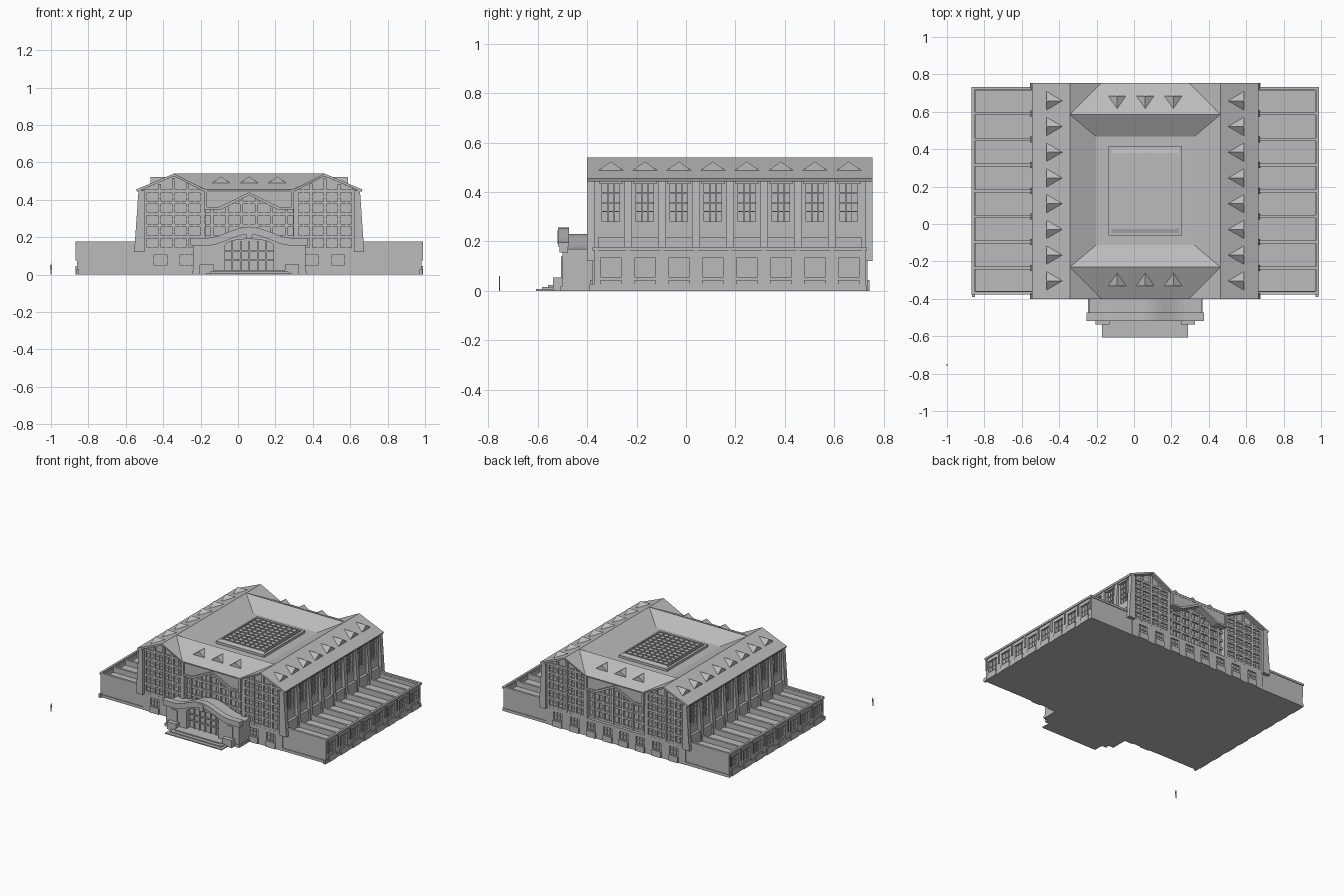
import bpy, bmesh, math
from mathutils import Vector

if "Cube" in bpy.data.objects:
    bpy.data.objects.remove(bpy.data.objects["Cube"], do_unlink=True)

stone = bpy.data.materials.new("plain grey stone")
stone.use_nodes = True
GREY = (0.5, 0.5, 0.5, 1)
stone.diffuse_color = GREY
stone.node_tree.nodes["Principled BSDF"].inputs["Base Color"].default_value = GREY

CENTRE = Vector((0.06, 0.1775, 0))   # middle of the hall
PITCH = 0.1375                       # spacing of the side bays
PIERS = [(k - 4) * PITCH for k in range(9)]
BAYS = [(k - 3.5) * PITCH for k in range(8)]


def finish(name, bm, mirror=""):
    """Turn a bmesh into an object, mirrored about the hall's middle."""
    bmesh.ops.recalc_face_normals(bm, faces=bm.faces)
    mesh = bpy.data.meshes.new(name)
    bm.to_mesh(mesh)
    bm.free()
    mesh.materials.append(stone)
    ob = bpy.data.objects.new(name, mesh)
    ob.location = CENTRE
    bpy.context.collection.objects.link(ob)
    if mirror:
        mod = ob.modifiers.new("Mirror", "MIRROR")
        mod.use_axis = ("x" in mirror, "y" in mirror, False)
        mod.merge_threshold = 0.0005
    return ob


def prism(bm, outline, axis, a, b):
    """Extrude a (u, z) outline along x or y from a to b."""
    def point(u, d, z):
        return (d, u, z) if axis == "x" else (u, d, z)
    ends = [[bm.verts.new(point(u, d, z)) for u, z in outline] for d in (a, b)]
    bm.faces.new(ends[0])
    bm.faces.new(ends[1][::-1])
    n = len(outline)
    for i in range(n):
        j = (i + 1) % n
        bm.faces.new((ends[0][i], ends[0][j], ends[1][j], ends[1][i]))


def slab(bm, axis, u0, u1, z0, z1, a, b):
    prism(bm, [(u0, z0), (u1, z0), (u1, z1), (u0, z1)], axis, a, b)


def boxes(name, items, mirror="", axis="y"):
    bm = bmesh.new()
    for it in items:
        slab(bm, axis, *it)
    return finish(name, bm, mirror)


def window_row(centres, w, z0, z1, bottom, top, lo, hi, a, b):
    """Wall skin with recessed openings and glazing bars."""
    out = [(lo, hi, bottom, z0, a, b), (lo, hi, z1, top, a, b)]
    edges = [lo] + [c + s * w / 2 for c in centres for s in (-1, 1)] + [hi]
    out += [(edges[i], edges[i + 1], z0, z1, a, b) for i in range(0, len(edges), 2)]
    thin = a + (b - a) * 0.5
    for c in centres:
        out += [(c + s * w / 6 - 0.002, c + s * w / 6 + 0.002, z0, z1, a, thin) for s in (-1, 1)]
        mid = (z0 + z1) / 2
        out.append((c - w / 2, c + w / 2, mid - 0.002, mid + 0.002, a, thin))
    return out


# Hall core
boxes("hall_core", [(-0.57, 0.57, 0, 0.455, -0.52, 0.52)])
boxes("gable_bay", [(0.235, 0.57, 0, 0.455, 0.5, 0.545), (0, 0.235, 0, 0.13, 0.5, 0.545)], "xy")
bm = bmesh.new()
prism(bm, [(0.235, 0.45), (0.58, 0.45), (0.4025, 0.528)], "y", 0.41, 0.545)
finish("gable_wall", bm, "xy")

# Main roof: side gables, hipped ends and sunken well, modelled as one quarter
bm = bmesh.new()
P = {k: bm.verts.new(v) for k, v in {
    "eave0": (0.605, 0, 0.455), "eave1": (0.605, 0.5775, 0.455),
    "ridge0": (0.4025, 0, 0.54), "ridge1": (0.4025, 0.5775, 0.54),
    "corner": (0.4025, 0.4075, 0.54), "valley": (0.235, 0.5775, 0.455),
    "end_low": (0, 0.5775, 0.455), "end_top": (0, 0.4075, 0.54),
    "well": (0.2625, 0.29, 0.47), "well_x": (0.2625, 0, 0.47),
    "well_y": (0, 0.29, 0.47), "middle": (0, 0, 0.47)}.items()}
for face in ("eave0 eave1 ridge1 corner ridge0", "corner ridge1 valley",
             "corner valley end_low end_top", "corner end_top well_y well",
             "corner well well_x ridge0", "well well_y middle well_x"):
    bm.faces.new([P[k] for k in face.split()])
roof = finish("main_roof", bm, "xy")
thick = roof.modifiers.new("Thickness", "SOLIDIFY")
thick.thickness = 0.014
thick.offset = -1


# Triangular dormers
def dormer(bm, base, back):
    base, back = Vector(base), Vector(back)
    side = (back - base).cross(Vector((0, 0, 1))).normalized() * 0.05
    up = Vector((0, 0, 0.036))
    l, r, t, k = [bm.verts.new(v) for v in (base - side, base + side, base + up, back + up)]
    for f in ((l, r, t), (l, t, k), (r, k, t), (l, k, r)):
        bm.faces.new(f)


bm = bmesh.new()
for y in BAYS:
    dormer(bm, (0.527, y, 0.487), (0.442, y, 0.487))
finish("side_dormers", bm, "x")
bm = bmesh.new()
for x in (-0.15, 0, 0.15):
    dormer(bm, (x, 0.508, 0.488), (x, 0.436, 0.488))
finish("end_dormers", bm, "y")

# Skylight in the well
bm = bmesh.new()
slab(bm, "y", -0.1975, 0.1975, 0.465, 0.487, -0.24, 0.24)
finish("skylight_curb", bm)
bm = bmesh.new()
prism(bm, [(-0.225, 0.487), (0.225, 0.487), (0.2, 0.495), (-0.2, 0.495)], "x", -0.18, 0.18)
finish("skylight_glazing", bm)
bars = [(x * 0.042 - 0.003, x * 0.042 + 0.003, 0.49, 0.5, -0.205, 0.205) for x in range(-4, 5)]
bars += [(-0.17, 0.17, 0.49, 0.5, y * 0.04 - 0.003, y * 0.04 + 0.003) for y in range(-5, 6)]
boxes("skylight_bars", bars)

# Battered piers along the sides
bm = bmesh.new()
for y in PIERS:
    y = max(-0.5615, min(0.5615, y * 1.03)) if abs(y) > 0.5 else y
    prism(bm, [(0.56, 0.12), (0.615, 0.12), (0.592, 0.45), (0.56, 0.45)], "y", y - 0.016, y + 0.016)
finish("side_piers", bm, "x")

# Side walls between piers: tall windows, heads and low panels
row = window_row(BAYS, 0.07, 0.28, 0.432, 0.13, 0.45, -0.55, 0.55, 0.57, 0.583)
for y in BAYS:
    row.append((y - 0.047, y + 0.047, 0.432, 0.444, 0.57, 0.592))
    row.append((y - 0.053, y + 0.053, 0.13, 0.215, 0.57, 0.602))
    row += [(y - 0.035, y + 0.035, z, z + 0.004, 0.57, 0.577) for z in (0.32, 0.394)]
boxes("side_windows", row, "x", "x")

# End walls: grid of windows in the gables and the recessed centre
grid = []
for x in (0.25, 0.33, 0.405, 0.48, 0.56):
    half = 0.014 if x in (0.25, 0.56) else 0.008
    top = 0.518 - abs(x - 0.4025) * 0.43
    grid.append((x - half, x + half, 0.13, top, 0.545, 0.558))
for x in (0.29, 0.368, 0.442, 0.52):
    grid.append((x - 0.003, x + 0.003, 0.13, 0.46, 0.545, 0.551))
for i in range(6):
    z = 0.13 + i * 0.062
    grid.append((0.235, 0.57, z, z + 0.016, 0.545, 0.556))
    grid.append((0, 0.235, z, z + 0.016, 0.52, 0.534))
    if i < 5:
        grid.append((0.235, 0.57, z + 0.038, z + 0.042, 0.545, 0.55))
for x in (0.04, 0.12, 0.2):
    grid.append((x - 0.008, x + 0.008, 0.13, 0.44, 0.52, 0.536))
    grid.append((x - 0.043, x - 0.037, 0.13, 0.44, 0.52, 0.527))
boxes("end_window_grid", grid, "xy")
ground = window_row([0.065, 0.2, 0.335, 0.475], 0.07, 0.05, 0.105, 0, 0.13, 0, 0.57, 0.545, 0.557)
ground += [(x - 0.037, x + 0.037, 0, 0.045, 0.55, 0.565) for x in (0.065, 0.2, 0.335, 0.475)]
boxes("end_ground_storey", ground, "xy")

# Zigzag canopy under each end eave
bm = bmesh.new()
prism(bm, [(0, 0.455), (0.235, 0.455), (0.235, 0.352), (0.16, 0.352), (0, 0.43)], "y", 0.515, 0.567)
prism(bm, [(0, 0.425), (0.15, 0.348), (0.24, 0.348), (0.24, 0.455), (0.225, 0.455),
           (0.225, 0.362), (0.16, 0.362), (0, 0.44)], "y", 0.515, 0.5775)
finish("zigzag_canopy", bm, "xy")

# Low side wings
boxes("wing_core", [(0.56, 0.91, 0, 0.135, -0.54, 0.54)], "x")
boxes("wing_end_wall", [(0.56, 0.922, 0, 0.165, 0.535, 0.55),
                        (0.56, 0.928, 0, 0.02, 0.535, 0.555)], "xy")
boxes("wing_cornice", [(0.56, 0.93, 0.163, 0.178, 0.538, 0.555),
                       (0.914, 0.93, 0.163, 0.178, 0, 0.54)], "xy")
boxes("wing_roof_ribs", [(0.56, 0.918, 0.13, 0.174, y - 0.008, y + 0.008) for y in PIERS[1:-1]], "x")
wing = window_row(BAYS, 0.08, 0.055, 0.135, 0, 0.165, -0.548, 0.548, 0.908, 0.922)
for y in BAYS:
    wing.append((y - 0.043, y + 0.043, 0, 0.045, 0.91, 0.93))
    wing.append((y - 0.044, y + 0.044, 0.135, 0.141, 0.91, 0.926))
for y in PIERS:
    y = max(-0.54, min(0.54, y))
    wing.append((y - 0.006, y + 0.006, 0.075, 0.165, 0.91, 0.928))
    wing.append((y - 0.028, y + 0.01 if y > 0.5 else y + 0.028, 0, 0.028, 0.91, 0.926))
boxes("wing_windows", wing, "x", "x")


# Entrance porch with curved top
def crown(x):
    return 0.17 + (0.03 * (1 + math.cos(math.pi * x / 0.23)) if abs(x) < 0.23 else 0)


xs = [-0.23 + 0.023 * i for i in range(21)]
arch = [(0.13 * math.cos(math.pi * i / 12), 0.155 + 0.035 * math.sin(math.pi * i / 12)) for i in range(13)]
curve = [(-0.3, 0.17)] + [(x, crown(x)) for x in xs] + [(0.3, 0.17)]
bm = bmesh.new()
prism(bm, [(-0.3, 0)] + curve + [(0.3, 0)], "y", -0.64, -0.54)
prism(bm, [(-0.3, 0)] + curve + [(0.3, 0), (0.13, 0)] + arch + [(-0.13, 0)], "y", -0.6775, -0.64)
finish("porch_body", bm)
bm = bmesh.new()
edge = [(-0.315, 0.17)] + curve[1:-1] + [(0.315, 0.17)]
prism(bm, [(x, z - 0.015) for x, z in edge] + [(x, z + 0.014) for x, z in edge[::-1]], "y", -0.69, -0.655)
prism(bm, [(x, z + 0.01) for x, z in edge] + [(x, z + 0.026) for x, z in edge[::-1]], "y", -0.695, -0.65)
prism(bm, [(-0.014, 0.19), (0.014, 0.19), (0.02, 0.245), (-0.02, 0.245)], "y", -0.697, -0.66)
finish("porch_cornice", bm)
doors = [(x - 0.004, x + 0.004, 0.02, 0.18, -0.65, -0.63) for x in (-0.09, -0.045, 0, 0.045, 0.09)]
doors += [(-0.13, 0.13, z, z + 0.008, -0.65, -0.63) for z in (0.075, 0.12)]
boxes("porch_doors", doors)
boxes("porch_side_details", [(0.205, 0.25, 0.045, 0.14, -0.684, -0.67),
                             (0.19, 0.265, 0, 0.055, -0.715, -0.67),
                             (0.25, 0.305, 0, 0.02, -0.685, -0.56)], "x")
boxes("porch_steps", [(-0.23 + 0.02 * i, 0.23 - 0.02 * i, 0, 0.008 * (i + 1), -0.785 + 0.025 * i, -0.64)
                      for i in range(3)])

# Standing figure for scale
boxes("figure", [(-1.063, -1.06, 0, 0.03, -0.9335, -0.931), (-1.058, -1.055, 0, 0.03, -0.9325, -0.93),
                 (-1.064, -1.054, 0.028, 0.05, -0.9335, -0.93), (-1.061, -1.057, 0.051, 0.06, -0.9335, -0.93)])
